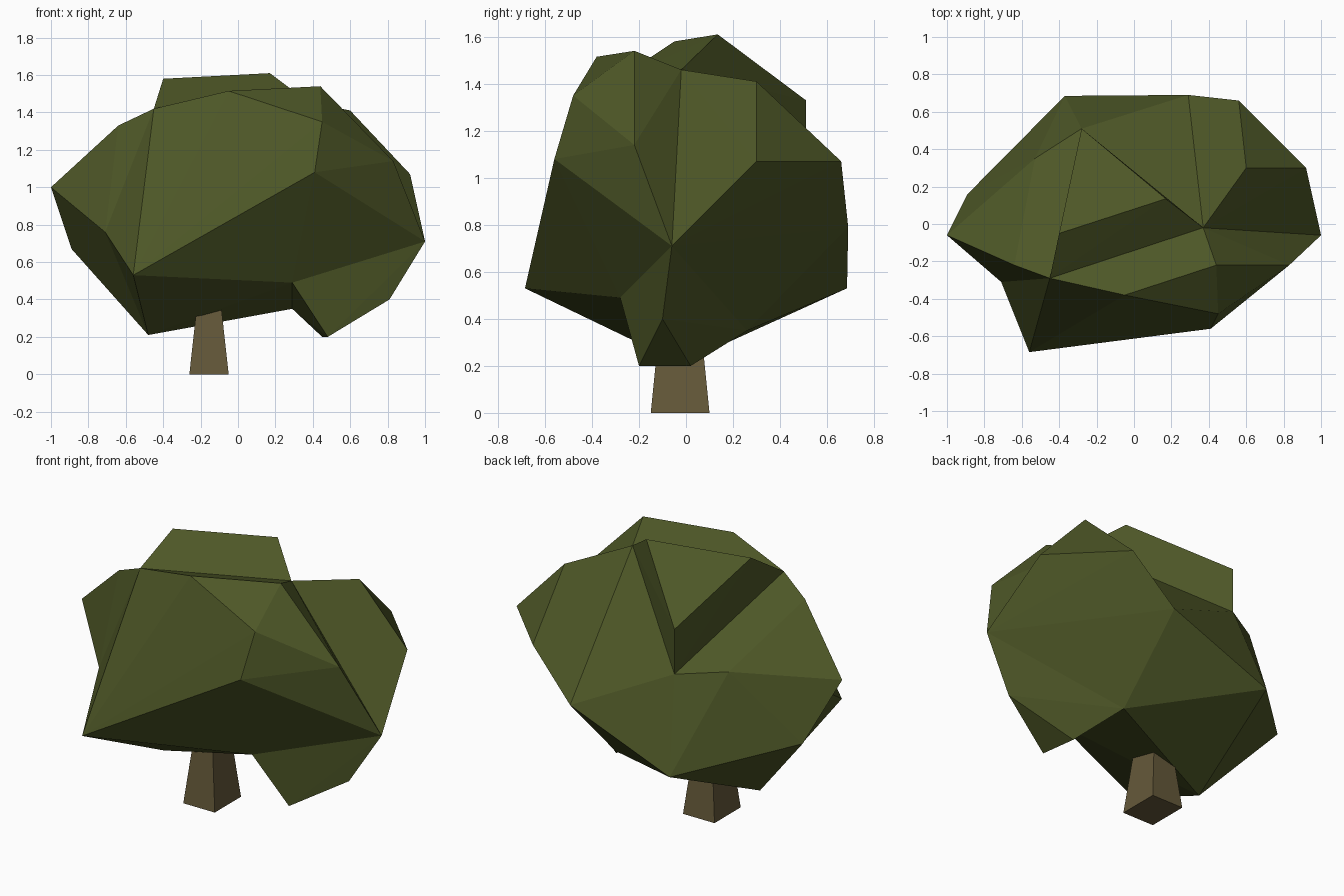
import bpy, bmesh
from mathutils import Vector

if "Cube" in bpy.data.objects:
    bpy.data.objects.remove(bpy.data.objects["Cube"])


def material(name, rgb):
    m = bpy.data.materials.new(name)
    m.diffuse_color = (*rgb, 1)
    m.use_nodes = True
    m.node_tree.nodes["Principled BSDF"].inputs["Base Color"].default_value = m.diffuse_color
    return m


def make_object(name, bm, mat):
    me = bpy.data.meshes.new(name)
    bm.to_mesh(me)
    bm.free()
    me.materials.append(mat)
    ob = bpy.data.objects.new(name, me)
    bpy.context.collection.objects.link(ob)
    return ob


leaf_green = material("leaf green", (0.075, 0.095, 0.020))
bark_brown = material("bark brown", (0.130, 0.100, 0.042))

# Corner points shared by the foliage lumps
P = {
    # front lump
    "A": (-.56, -.685, .53), "B": (.41, -.56, 1.08), "C": (.45, -.48, 1.35),
    "D": (-.05, -.38, 1.515), "E": (.44, -.22, 1.54), "F": (-.45, -.29, 1.42),
    "H": (1, -.06, .71), "K": (.37, -.02, 1.46), "L": (.83, -.22, 1.14),
    "X": (.29, -.28, .49), "V": (.29, .26, .35), "U": (-.48, -.02, .21),
    # left and back
    "G": (-1, -.06, 1), "a": (-.64, -.22, 1.33), "Z": (-.71, -.31, .76),
    "S": (-.89, .16, .67), "R": (-.37, .685, .53), "Q": (.29, .69, .79),
    "b": (-.53, .35, 1.08), "o": (-.28, .51, 1.06),
    # right back
    "I": (.92, .30, 1.07), "J": (.60, .30, 1.41), "P": (.56, .66, 1.07),
    # raised crown slab
    "M": (-.40, -.05, 1.58), "N": (.17, .135, 1.61), "O": (-.28, .51, 1.33),
    # low right lump
    "W": (.81, -.10, .40), "T": (.48, -.20, .20), "t": (.45, .02, .20),
}
LUMPS = ["ABCDEFHKLXVU",    # front
         "FKobGaSRQVUZ",    # left back
         "KJIHPQV",         # right back
         "MNOFKo",          # raised crown
         "XHWTtV",          # low right
         "AZFU"]            # fill at the left front notch


# Convex shell of each lump, as lists of (corners, outward normal)
def shell(keys):
    bm = bmesh.new()
    for k in keys:
        bm.verts.new(P[k])
    bmesh.ops.convex_hull(bm, input=bm.verts[:])
    mid = sum((Vector(P[k]) for k in keys), Vector()) / len(keys)
    out = []
    for f in bm.faces:
        pts = [v.co.copy() for v in f.verts]
        n = (pts[1] - pts[0]).cross(pts[2] - pts[0]).normalized()
        if n.dot(pts[0] - mid) < 0:
            n = -n
            pts.reverse()
        out.append((pts, n))
    bm.free()
    return out


shells = [shell(k) for k in LUMPS]


def covered(p, own):
    return any(all(n.dot(p - pts[0]) < 1e-4 for pts, n in s)
               for s in shells if s is not own)


# Foliage: keep only the faces that are not buried in a neighbouring lump
bm = bmesh.new()
for s in shells:
    for pts, n in s:
        c = sum(pts, Vector()) / len(pts)
        probes = [c] + [c.lerp(p, .85) for p in pts]
        if not all(covered(p + n * .004, s) for p in probes):
            bm.faces.new([bm.verts.new(p) for p in pts])
bmesh.ops.remove_doubles(bm, verts=bm.verts[:], dist=1e-4)
make_object("foliage", bm, leaf_green)

# Trunk: tapered square post running up into the foliage
bm = bmesh.new()
bmesh.ops.create_cube(bm, size=1)
for v in bm.verts:
    top = v.co.z > 0
    w, d = (.10, .15) if top else (.21, .25)
    v.co = (-.155 + v.co.x * w, -.025 + v.co.y * d, .5 if top else 0)
make_object("trunk", bm, bark_brown)
